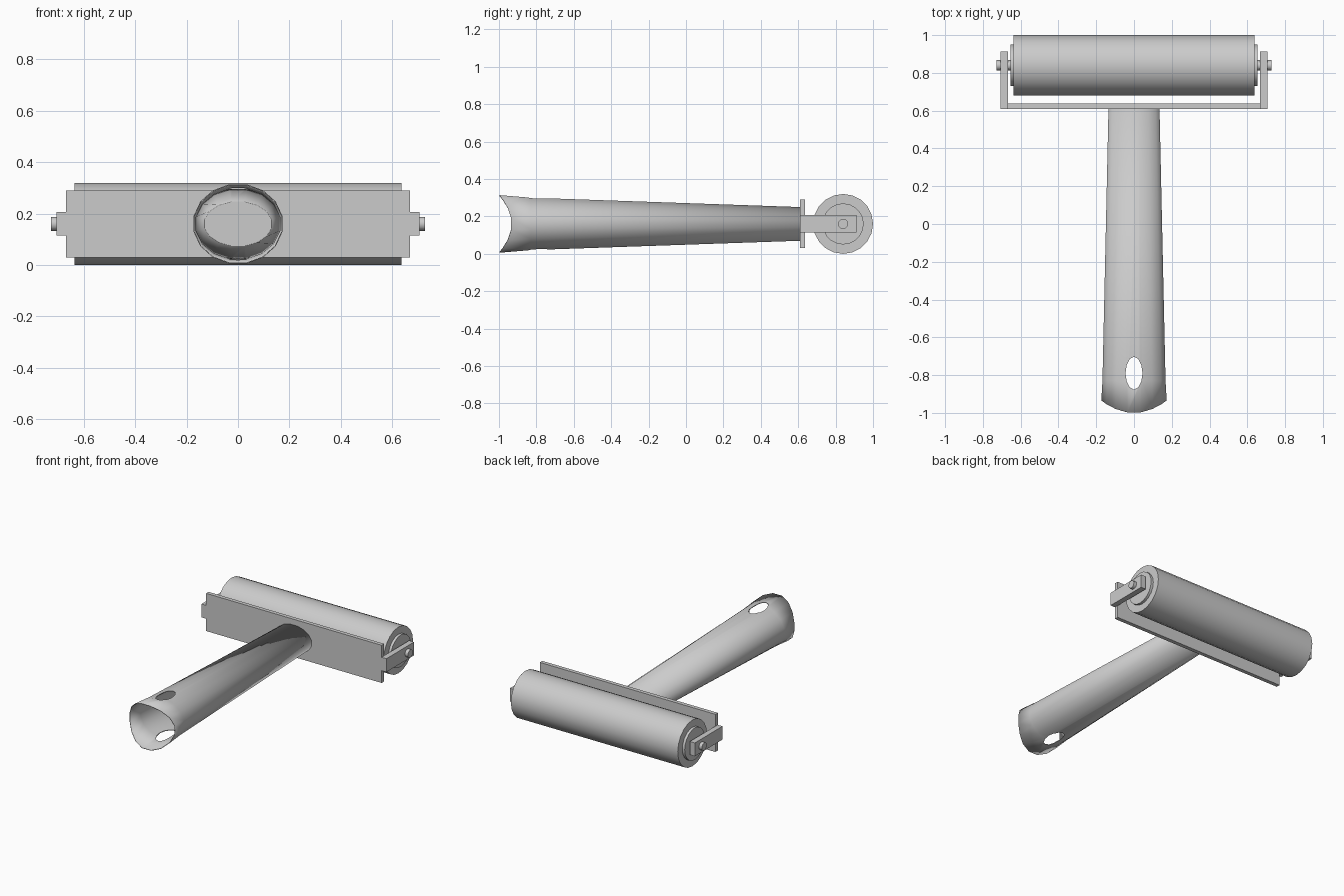
import bpy, bmesh
from math import pi, sin, cos, radians

if "Cube" in bpy.data.objects:
    bpy.data.objects.remove(bpy.data.objects["Cube"])

ROLL_Y, MID_Z = 0.84, 0.16


def smooth(obj, angle=30):
    bpy.ops.object.select_all(action='DESELECT')
    obj.select_set(True)
    bpy.context.view_layer.objects.active = obj
    bpy.ops.object.shade_smooth_by_angle(angle=radians(angle))


def rod(name, radius, half, sides):
    """Cylinder along x on the roller axis."""
    bpy.ops.mesh.primitive_cylinder_add(vertices=sides, radius=radius, depth=2 * half,
                                        location=(0, ROLL_Y, MID_Z), rotation=(0, pi / 2, 0))
    obj = bpy.context.object
    obj.name = name
    smooth(obj)
    return obj


def box(name, x, y, z):
    """Box from (min, max) pairs."""
    bpy.ops.mesh.primitive_cube_add(size=1, location=[sum(p) / 2 for p in (x, y, z)])
    obj = bpy.context.object
    obj.name = name
    obj.scale = [p[1] - p[0] for p in (x, y, z)]
    bpy.ops.object.transform_apply(location=False, rotation=False, scale=True)
    return obj


# Roller, its end caps and the axle
rod("roller", 0.16, 0.637, 20)
rod("roller_caps", 0.11, 0.655, 20)
rod("axle", 0.027, 0.728, 12)

# Bracket: back plate and two arms
box("bracket_plate", (-0.67, 0.67), (0.61, 0.637), (0.03, 0.29))
for side, name in ((-1, "left_arm"), (1, "right_arm")):
    box(name, sorted((side * 0.668, side * 0.706)), (0.61, 0.912), (0.115, 0.207))

# Handle: open tapered oval tube with a scooped end
SIDES = 16
stations = [(0.612, 0.135, 0.09, 0), (-0.83, 0.167, 0.14, 0), (-1.0, 0.173, 0.154, 0.068)]
bm = bmesh.new()
rings = []
for y, rx, rz, scoop in stations:
    ring = []
    for i in range(SIDES):
        t = 2 * pi * (i + 0.5) / SIDES
        ring.append(bm.verts.new((rx * cos(t) / cos(pi / SIDES), y + scoop * cos(t) ** 2,
                                  MID_Z + rz * sin(t) / cos(pi / SIDES))))
    rings.append(ring)
for a, b in zip(rings, rings[1:]):
    for i in range(SIDES):
        j = (i + 1) % SIDES
        bm.faces.new((a[i], a[j], b[j], b[i]))
bmesh.ops.recalc_face_normals(bm, faces=bm.faces)
mesh = bpy.data.meshes.new("handle")
bm.to_mesh(mesh)
bm.free()
handle = bpy.data.objects.new("handle", mesh)
bpy.context.collection.objects.link(handle)
smooth(handle)
shell = handle.modifiers.new("thin_wall", 'SOLIDIFY')
shell.thickness = 0.004
shell.offset = -1

# Oval hanging hole through the handle
bpy.ops.mesh.primitive_cylinder_add(vertices=12, radius=1, depth=1, location=(0, -0.79, MID_Z))
cutter = bpy.context.object
cutter.name = "hole_cutter"
cutter.scale = (0.045, 0.087, 1)
cutter.hide_render = True
cutter.display_type = 'WIRE'
hole = handle.modifiers.new("hanging_hole", 'BOOLEAN')
hole.operation = 'DIFFERENCE'
hole.solver = 'EXACT'
hole.object = cutter
